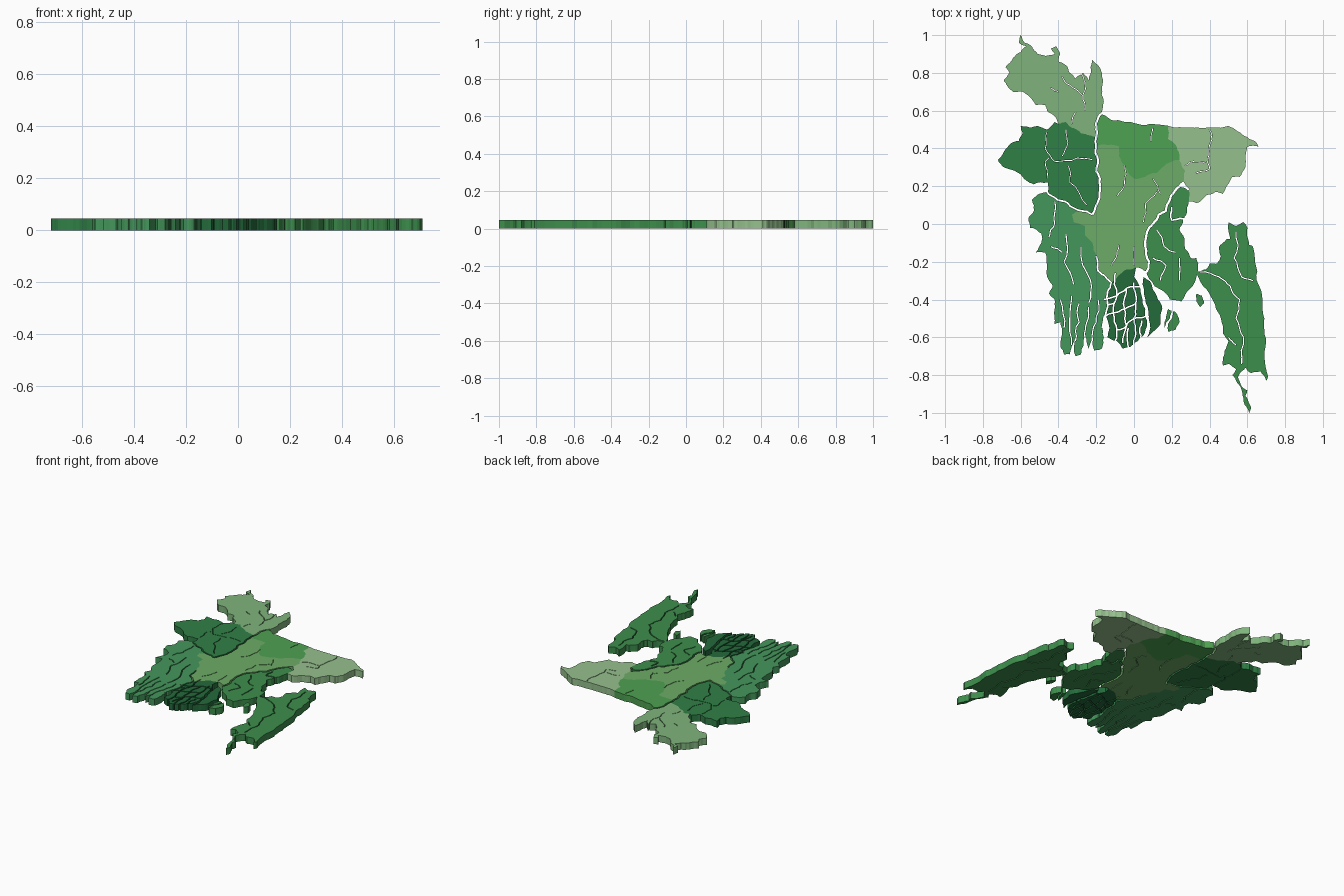
import bpy, bmesh, math, random
from mathutils import Vector

THICK = 0.046
regions, cutters = [], []


def rough(pts, closed, amount=0.09):
    """Fractal coastline: each edge is seeded by its end points, so neighbours match."""
    pts = [Vector(p) for p in pts]
    for _ in range(2):
        out = []
        n = len(pts)
        for i in range(n if closed else n - 1):
            a, b = pts[i], pts[(i + 1) % n]
            lo, hi = sorted([a.to_tuple(4), b.to_tuple(4)])
            rnd = random.Random(str(lo) + str(hi))
            d = Vector(hi) - Vector(lo)
            off = Vector((-d.y, d.x)) * rnd.uniform(-amount, amount)
            out += [a, (a + b) / 2 + off]
        if not closed:
            out.append(pts[-1])
        pts = out
    return pts


def prism(name, outline, z0, z1):
    bm = bmesh.new()
    face = bm.faces.new([bm.verts.new((p.x, p.y, z0)) for p in outline])
    top = bmesh.ops.extrude_face_region(bm, geom=[face])["geom"]
    bmesh.ops.translate(bm, vec=(0, 0, z1 - z0),
                        verts=[v for v in top if isinstance(v, bmesh.types.BMVert)])
    bmesh.ops.triangulate(bm, faces=[f for f in bm.faces if len(f.verts) > 4])
    bmesh.ops.recalc_face_normals(bm, faces=bm.faces)
    me = bpy.data.meshes.new(name)
    bm.to_mesh(me)
    bm.free()
    ob = bpy.data.objects.new(name, me)
    return ob


def colour(name, hexa):
    m = bpy.data.materials.new(name)
    rgb = [int(hexa[i:i + 2], 16) / 255 for i in (0, 2, 4)]
    m.diffuse_color = [((c + 0.055) / 1.055) ** 2.4 for c in rgb] + [1]
    return m


def pairs(flat):
    return [(flat[i] / 100, flat[i + 1] / 100) for i in range(0, len(flat), 2)]


def region(name, mat, *flat):
    ob = prism(name, rough(pairs(flat), True), 0, THICK)
    bpy.context.scene.collection.objects.link(ob)
    ob.data.materials.append(mat)
    regions.append(ob)


rivers = bpy.data.collections.new("river_cutters")
bpy.context.scene.collection.children.link(rivers)


def river(width, *flat):
    pts = rough(pairs(flat), False, 0.12)
    left, right = [], []
    for i, p in enumerate(pts):
        t = (pts[min(i + 1, len(pts) - 1)] - pts[max(i - 1, 0)]).normalized()
        n = Vector((-t.y, t.x)) * width / 2
        left.append(p + n)
        right.append(p - n)
    ob = prism("river_cutter", left + right[::-1], -0.05, 0.1)
    ob.hide_render = True
    rivers.objects.link(ob)
    cutters.append(ob)


# Northwest and west regions
region("northwest_region", colour("pale_green", "80B47D"),
       -60, 100, -58, 96, -54, 94, -51, 90, -47, 89, -42, 90, -44, 93, -41, 94, -39, 90, -40, 86,
       -36, 84, -34, 80, -31, 77, -27, 80, -24, 76, -23, 83, -22, 87, -19, 84, -17, 80, -17, 72,
       -16, 65, -17, 58, -19, 56, -20, 50, -20, 46, -24, 47, -28, 48, -33, 51, -36, 54, -40, 53,
       -42, 57, -46, 60, -47, 63, -52, 63, -55, 67, -59, 70, -64, 70, -67, 73, -69, 76, -66, 80,
       -68, 83, -64, 88, -60, 91, -57, 94, -61, 96)
region("west_region", colour("dark_green", "308046"),
       -60, 52, -55, 51, -51, 52, -46, 50, -42, 54, -40, 53, -36, 54, -33, 51, -28, 48, -24, 47,
       -20, 46, -20, 41, -19, 34, -20, 28, -18, 20, -19, 12, -22, 5, -28, 7, -35, 11, -42, 14,
       -46, 17, -46, 22, -53, 21, -57, 23, -61, 27, -66, 29, -70, 31, -72, 34, -69, 38,
       -66, 42, -61, 44, -59, 48)
# North and northeast regions
region("north_region", colour("mid_green", "4EA252"),
       -17, 58, -12, 55, -5, 54, 2, 53, 10, 53, 18, 52, 18, 45, 22, 42, 24, 37, 24, 34,
       20, 33, 15, 30, 12, 27, 6, 25, 0, 24, -3, 27, -5, 31, -8, 36, -8, 41, -12, 42,
       -20, 41, -20, 46, -20, 50, -19, 56)
region("northeast_region", colour("palest_green", "95C08D"),
       18, 52, 26, 51, 34, 51, 42, 51, 50, 52, 55, 49, 60, 46, 65, 43, 66, 41, 60, 41, 59, 36,
       59, 30, 56, 25, 52, 25, 49, 20, 47, 16, 43, 17, 38, 15, 33, 11, 29, 12, 29, 18,
       26, 22, 27, 28, 25, 32, 24, 34, 24, 37, 22, 42, 18, 45)
# Central region
region("central_region", colour("light_green", "6DAC67"),
       -20, 41, -12, 42, -8, 41, -8, 36, -5, 31, -3, 27, 0, 24, 6, 25, 12, 27, 15, 30, 20, 33,
       24, 34, 25, 32, 27, 28, 26, 22, 22, 18, 18, 11, 17, 7, 13, 5, 10, 0, 8, -2, 6, -12,
       8, -20, 6, -25, 2, -23, -4, -24, -8, -27, -12, -31, -15, -28, -19, -25, -20, -17, -22, -10,
       -26, -6, -26, -1, -32, 1, -33, 5, -28, 7, -22, 5, -19, 12, -18, 20, -20, 28, -19, 34)
# Southwest region with its delta fingers
region("southwest_region", colour("teal_green", "44975B"),
       -46, 17, -42, 14, -35, 11, -28, 7, -33, 5, -32, 1, -26, -1, -26, -6, -22, -10, -20, -17,
       -19, -25, -15, -28, -12, -31, -14, -36, -14, -42, -15, -48, -17, -53, -16, -60, -17, -66,
       -21, -67, -22, -60, -24, -66, -26, -59, -28, -69, -31, -70, -31, -60, -33, -65, -34, -69,
       -37, -69, -39, -65, -38, -57, -39, -52, -42, -53, -42, -45, -42, -40, -45, -37, -43, -33,
       -46, -28, -46, -22, -47, -15, -52, -15, -49, -10, -49, -5, -55, -2, -56, 3, -53, 7, -54, 13,
       -50, 16)
# Southern delta region and its long island
deep = colour("deep_green", "236B3B")
region("delta_region", deep,
       -12, -31, -8, -27, -4, -24, 1, -23, 0, -28, 3, -33, 4, -38, 6, -45, 7, -53, 5, -59,
       2, -62, -2, -65, -6, -66, -9, -62, -14, -60, -13, -55, -15, -48, -14, -42, -14, -36)
region("delta_long_island", deep,
       5, -28, 9, -31, 12, -38, 15, -45, 14, -53, 10, -57, 7, -60, 8.5, -53, 7.5, -45, 5.5, -38,
       4.5, -32)
# Southeast region: mainland, hill strip and islands
leaf = colour("leaf_green", "3D8E4C")
region("southeast_plain", leaf,
       22, 18, 24, 20, 29, 18, 29, 12, 28, 6, 26, 2, 24, -3, 26, -6, 27, -13, 30, -18, 33, -18,
       34, -24, 33, -28, 31, -33, 28, -36, 25, -41, 19, -40, 16, -36, 11, -33, 8, -29, 6, -25,
       8, -20, 6, -12, 8, -2, 10, 0, 13, 5, 17, 7, 18, 11)
region("southeast_hills", leaf,
       33, -25, 38, -24, 40, -21, 44, -21, 46, -17, 45, -12, 49, -8, 51, -8, 50, 1, 54, -1,
       58, 1, 60, -2, 61, -11, 63, -12, 64, -20, 65, -30, 68, -40, 69, -50, 70, -61, 69, -70,
       71, -81, 70, -83, 67, -78, 62, -79, 59, -76, 57, -78, 55, -81, 57, -86, 60, -88, 59, -91,
       62, -97, 61, -100, 58, -94, 57, -88, 54, -83, 52, -80, 54, -77, 50, -74, 47, -75, 48, -67,
       50, -62, 47, -58, 46, -50, 43, -43, 40, -37, 36, -32)
region("estuary_island", leaf, 21, -46, 23, -48, 24, -52, 22, -56, 18, -57, 18, -53, 20, -50)
region("estuary_islet", leaf, 18, -45, 20, -46, 19, -50, 16, -55, 17, -49)
region("coastal_island", leaf, 33, -37, 36, -38, 37, -42, 35, -44, 33, -41)

# Main rivers along the region borders
river(0.011, -17, 59, -19, 56, -20, 50, -20, 46, -20, 41, -19, 34, -20, 28, -18, 20, -19, 12, -22, 5)
river(0.009, -46, 22, -46, 17, -42, 14, -35, 11, -28, 7, -22, 5)
river(0.012, 29, 18, 26, 22, 22, 18, 18, 11, 17, 7, 13, 5, 10, 0, 8, -2, 6, -12, 8, -20, 6, -26)
river(0.009, -20, -17, -19, -25, -15, -28, -12, -31, -14, -36, -14, -42, -15, -48, -17, -55)
river(0.009, 20, 9, 20, 2, 29, 3)
# Northern inland rivers
for path in ((-38, 78, -32, 72, -27, 68, -26, 60), (-44, 72, -40, 70), (-31, 59, -33, 53),
             (-28, 81, -26, 75, -27, 68),
             (-46, 49, -47, 40, -42, 33, -30, 35, -22, 34), (-46, 24, -47, 33, -45, 35),
             (-35, 31, -34, 22, -25, 10), (-36, 50, -35, 43, -38, 36),
             (40, 50, 41, 44, 39, 34, 40, 29, 33, 27), (27, 31, 33, 33, 38, 33),
             (10, 51, 9, 44), (-5, 31, -5, 22, -9, 15), (12, 17, 6, 11, 5, 1), (10, 24, 14, 16),
             (-8, -11, -9, -16, -12, -22), (0, -12, 0, -22)):
    river(0.004, *path)
# Southern inland rivers
for path in ((-42, 12, -42, 0, -45, -7), (-36, -5, -37, -20, -32, -32), (-28, -12, -23, -30, -24, -42),
             (-44, -12, -38, -15), (-33, -38, -34, -50, -33, -64), (-29, -42, -29, -52, -31, -62),
             (-24, -44, -25, -52, -26, -60), (-19, -40, -20, -52, -22, -62), (-39, -40, -37, -55),
             (12, -3, 16, -12, 22, -15), (10, -18, 17, -22, 14, -30), (24, -18, 24, -30),
             (35, -25.5, 45, -28, 51, -33, 56, -40, 54, -50, 58, -60, 57, -74),
             (54, -4, 53, -18, 57, -28, 63, -30), (50, -60, 54, -64)):
    river(0.006, *path)
# Delta channels
for path in ((-16, -40, -9, -38, -4, -34, 4, -33), (-10, -26, -9, -38, -11, -47, -9, -56, -10, -64),
             (-4, -34, -5, -45, -4, -54, -6, -63), (0, -31, 1, -42, 0, -50, 1, -58, 0, -66),
             (-16, -49, -11, -47, -5, -45, 1, -42), (-9, -56, -4, -54, 0, -50, 8, -49),
             (-14, -43, -10, -42), (4, -51, 3, -56, 4, -62), (-3, -55, -3, -66)):
    river(0.008, *path)

# Carve the rivers through every region
for ob in regions:
    mod = ob.modifiers.new("rivers", 'BOOLEAN')
    mod.operation = 'DIFFERENCE'
    mod.operand_type = 'COLLECTION'
    mod.collection = rivers
    mod.solver = 'EXACT'
    mod.use_self = True
    bpy.context.view_layer.objects.active = ob
    bpy.ops.object.modifier_apply(modifier=mod.name)
for ob in cutters:
    bpy.data.objects.remove(ob)
